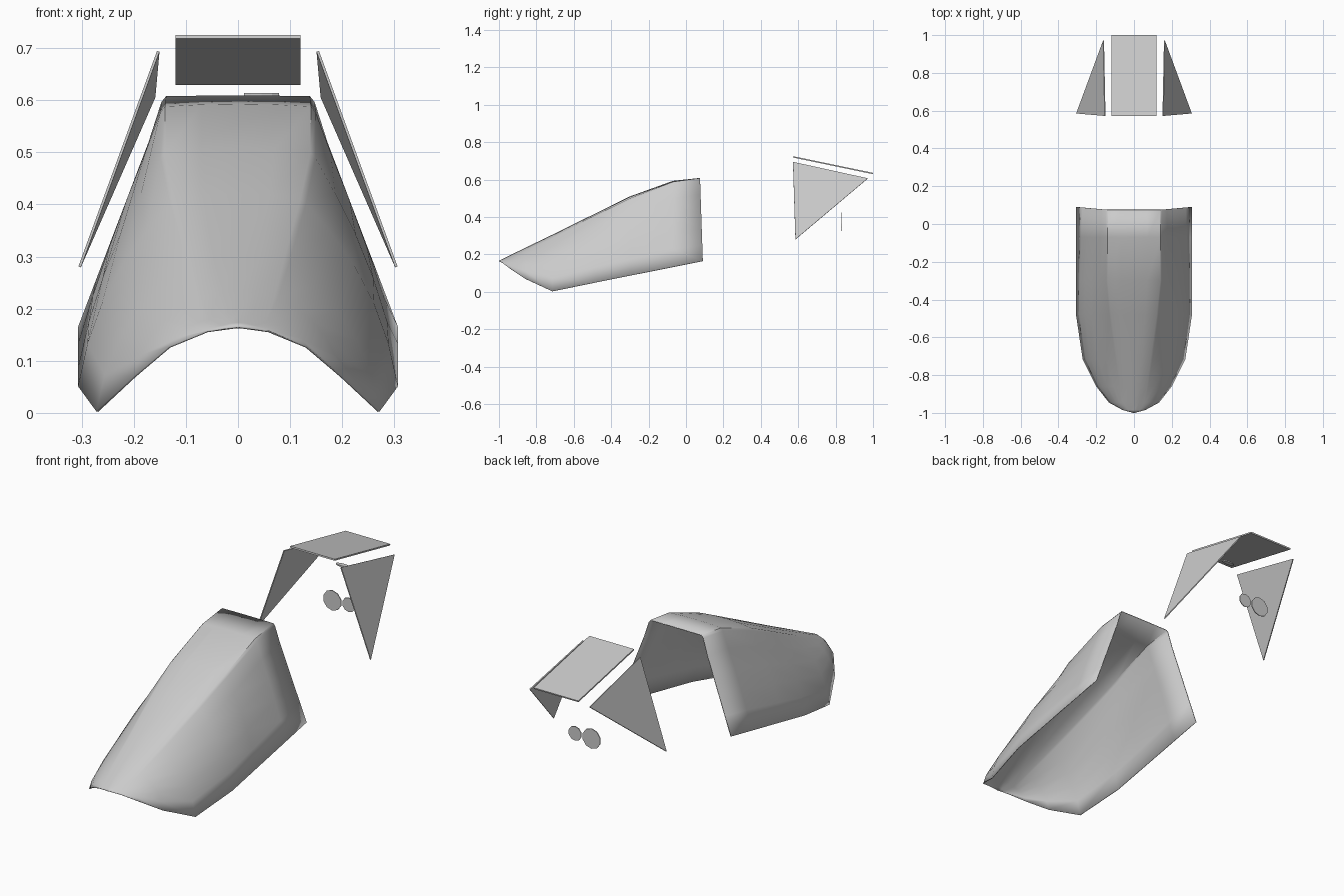
import bpy
from math import hypot, radians, atan2
from mathutils import Vector

if "Cube" in bpy.data.objects:
    bpy.data.objects.remove(bpy.data.objects["Cube"])


def make(name, verts, faces, smooth=False, thick=0.0, offset=-1):
    me = bpy.data.meshes.new(name)
    me.from_pydata(verts, [], faces)
    me.update()
    ob = bpy.data.objects.new(name, me)
    bpy.context.collection.objects.link(ob)
    if thick:
        m = ob.modifiers.new("thickness", "SOLIDIFY")
        m.thickness, m.offset = thick, offset
    if smooth:
        bpy.ops.object.select_all(action='DESELECT')
        ob.select_set(True)
        bpy.context.view_layer.objects.active = ob
        bpy.ops.object.shade_smooth_by_angle(angle=radians(40))
    return ob


# Nose shell: cross-sections from nose to rear
# (y, centre z, ridge x, ridge z, hem x, hem z, side bulge)
stations = [
    (-1.0, .166, .002, .1655, .004, .165, 0),
    (-.985, .173, .03, .168, .06, .157, .001),
    (-.945, .193, .055, .180, .133, .127, .010),
    (-.86, .235, .070, .222, .20, .070, .026),
    (-.715, .305, .088, .292, .272, .003, .038),
    (-.48, .421, .120, .411, .307, .051, .034),
    (-.30, .510, .139, .500, .307, .087, .022),
    (-.07, .593, .140, .588, .307, .133, .008),
    (.075, .609, .138, .608, .307, .165, 0),
]
verts, faces = [], []
steps = (.03, .2, .4, .6, .8, 1)
for y, cz, rx, rz, hx, hz, bulge in stations:
    half = [(rx * .5, y, cz * .75 + rz * .25), (rx, y, rz)]
    dx, dz = hx - rx, hz - rz
    n = hypot(dx, dz)
    for t in steps:
        b = bulge * 4 * t * (1 - t)
        if t == .03 and y > -.8:
            b += .005 * (y + .8)      # softened shoulder
        yy = y + (.015 * t if y > 0 else 0)
        half.append((rx + dx * t - dz / n * b, yy, rz + dz * t + dx / n * b))
    verts += [(-x, v, z) for x, v, z in reversed(half)] + [(0, y, cz)] + half
w = len(verts) // len(stations)
for k in range(len(stations) - 1):
    for i in range(w - 1):
        a = k * w + i
        faces.append((a, a + 1, a + w + 1, a + w))
make("nose_shell", verts, faces, True, .004)

# Triangular side panels
for side, label in ((1, "right"), (-1, "left")):
    tri = [(.153, .572, .694), (.161, .972, .606), (.304, .585, .280)]
    make("side_panel_" + label, [(side * x, y, z) for x, y, z in tri],
         [(0, 1, 2)], thick=.005, offset=0)

# Sloping roof plate
make("roof_plate",
     [(-.12, .572, .725), (.12, .572, .725), (.12, 1, .636), (-.12, 1, .636)],
     [(0, 1, 2, 3)], thick=.007)


# Gauge discs facing front and back, and a slim bar under the roof
def disc(name, loc, r, depth, rot=(radians(90), 0, 0), scale=(1, 1, 1)):
    bpy.ops.mesh.primitive_cylinder_add(vertices=10, radius=r, depth=depth,
                                        location=loc, rotation=rot)
    ob = bpy.context.object
    ob.name = name
    ob.scale = scale


disc("large_gauge", (-.073, .83, .375), .049, .004)
disc("small_gauge", (.016, .83, .377), .035, .004)
disc("slim_bar", (.045, .74, .611), .035, .006, (0, 0, 0), (1, .35, 1))
